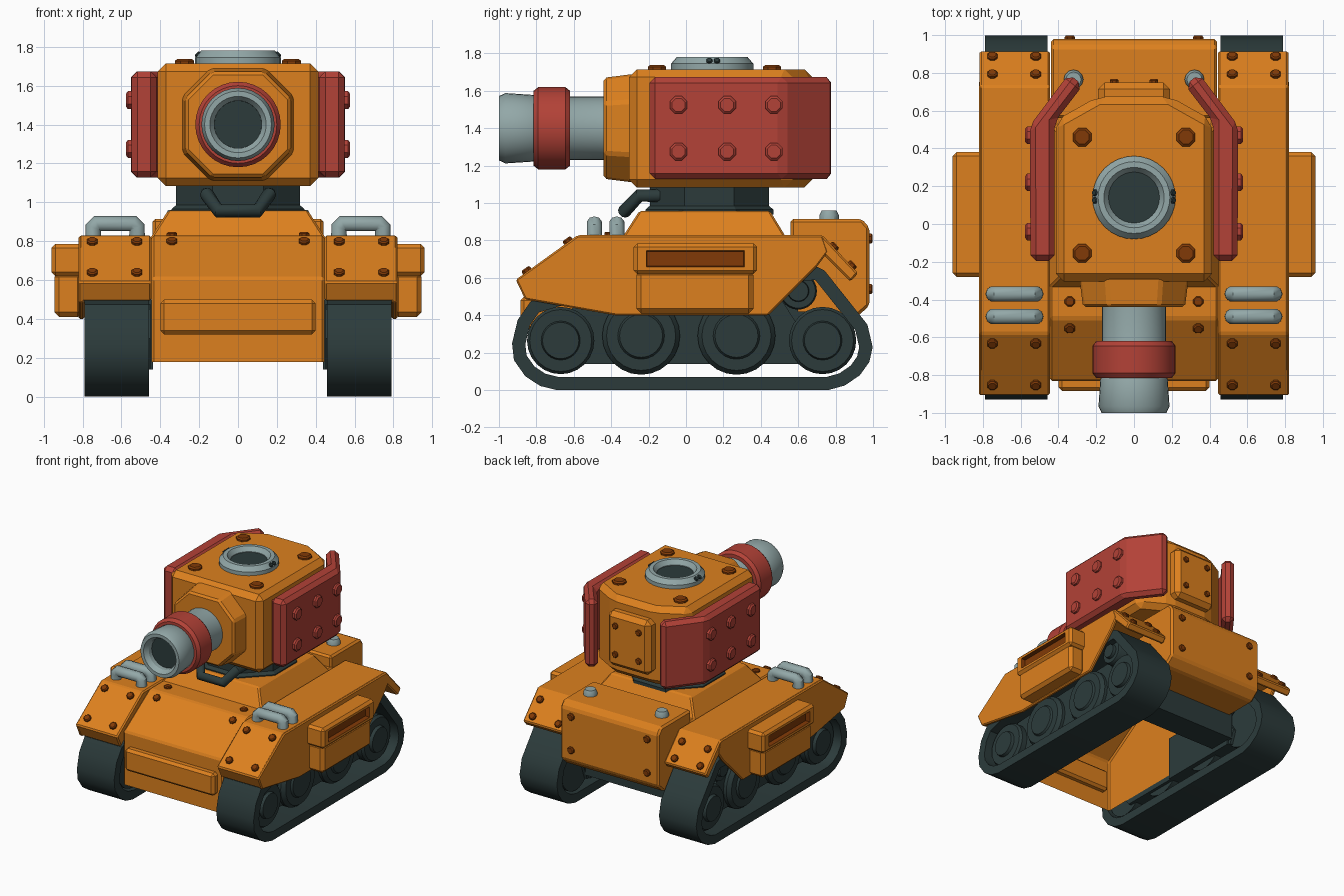
import bpy, bmesh, math
from mathutils import Vector

if "Cube" in bpy.data.objects:
    bpy.data.objects.remove(bpy.data.objects["Cube"])


def material(name, rgb):
    m = bpy.data.materials.new(name)
    m.diffuse_color = (*rgb, 1)
    m.use_nodes = True
    m.node_tree.nodes["Principled BSDF"].inputs["Base Color"].default_value = m.diffuse_color
    return m


ORANGE = material("orange_paint", (0.72, 0.217, 0.013))
RED = material("red_armor", (0.45, 0.054, 0.038))
GRAY = material("light_steel", (0.29, 0.39, 0.39))
DARK = material("dark_rubber", (0.025, 0.044, 0.044))
BROWN = material("brown_bolt", (0.22, 0.042, 0.002))


def finish(bm, name, mat, bevel=0, smooth=None):
    bmesh.ops.recalc_face_normals(bm, faces=bm.faces)
    me = bpy.data.meshes.new(name)
    bm.to_mesh(me)
    bm.free()
    me.materials.append(mat)
    if smooth:
        me.shade_smooth()
        me.set_sharp_from_angle(angle=math.radians(smooth))
    ob = bpy.data.objects.new(name, me)
    bpy.context.collection.objects.link(ob)
    if bevel:
        b = ob.modifiers.new("bevel", "BEVEL")
        b.width, b.segments, b.limit_method = bevel, 1, "ANGLE"
        b.angle_limit = math.radians(25)
    return ob


def place(axis, a, b, h):
    return {"x": (h, a, b), "y": (a, h, b), "z": (a, b, h)}[axis]


# Extrude a 2D outline along an axis; optional scaling of the low end
def prism(name, pts, axis, lo, hi, mat, bevel=0, scale=1, centre=(0, 0), smooth=None):
    bm = bmesh.new()
    cx, cy = centre
    low = [bm.verts.new(place(axis, cx + (a - cx) * scale, cy + (b - cy) * scale, lo)) for a, b in pts]
    top = [bm.verts.new(place(axis, a, b, hi)) for a, b in pts]
    n = len(pts)
    bm.faces.new(low)
    bm.faces.new(top)
    for i in range(n):
        bm.faces.new((low[i], low[(i + 1) % n], top[(i + 1) % n], top[i]))
    return finish(bm, name, mat, bevel, smooth)


def box(name, x, y, z, mat, bevel=0):
    pts = [(y[0], z[0]), (y[1], z[0]), (y[1], z[1]), (y[0], z[1])]
    return prism(name, pts, "x", x[0], x[1], mat, bevel)


# Revolve a (radius, height) profile around a direction
def lathe(name, prof, loc, direction, mat, sides=32, smooth=30, turn=0.0):
    bm = bmesh.new()
    q = Vector(direction).to_track_quat("Z", "Y")
    rings = []
    for r, h in prof:
        rings.append([bm.verts.new(Vector(loc) + q @ Vector((
            r * math.cos(turn + 2 * math.pi * i / sides),
            r * math.sin(turn + 2 * math.pi * i / sides), h))) for i in range(sides)])
    for a, b in zip(rings, rings[1:]):
        for i in range(sides):
            j = (i + 1) % sides
            bm.faces.new((a[i], a[j], b[j], b[i]))
    bm.faces.new(rings[0])
    bm.faces.new(rings[-1])
    return finish(bm, name, mat, 0, smooth)


def bolt(name, loc, direction, r=0.029, h=0.018, mat=BROWN, sides=8):
    lathe(name, [(r, -0.02), (r, h * 0.6), (r * 0.75, h)], loc, direction, mat, sides, None, math.pi / 8)


def tube(name, pts, r, mat):
    cu = bpy.data.curves.new(name + "_path", "CURVE")
    cu.dimensions, cu.bevel_depth, cu.bevel_resolution, cu.use_fill_caps = "3D", r, 3, True
    sp = cu.splines.new("POLY")
    sp.points.add(len(pts) - 1)
    for p, co in zip(sp.points, pts):
        p.co = (*co, 1)
    tmp = bpy.data.objects.new(name + "_path", cu)
    me = bpy.data.meshes.new_from_object(tmp)
    bpy.data.objects.remove(tmp)
    me.materials.clear()
    me.materials.append(mat)
    me.shade_smooth()
    me.set_sharp_from_angle(angle=math.radians(40))
    bpy.context.collection.objects.link(bpy.data.objects.new(name, me))


# Closed belt: outer outline and an inward mitred offset
def belt(name, pts, x0, x1, thick, mat):
    n = len(pts)
    P = [Vector(p) for p in pts]
    inner = []
    for i in range(n):
        d0, d1 = (P[i] - P[i - 1]).normalized(), (P[(i + 1) % n] - P[i]).normalized()
        n0, n1 = Vector((-d0.y, d0.x)), Vector((-d1.y, d1.x))
        inner.append(P[i] + (n0 + n1) * thick / (1 + n0.dot(n1)))
    bm = bmesh.new()
    loops = [[bm.verts.new((x, p.x, p.y)) for p in L]
             for x, L in ((x0, P), (x1, P), (x1, inner), (x0, inner))]
    for k in range(4):
        a, b = loops[k], loops[(k + 1) % 4]
        for i in range(n):
            j = (i + 1) % n
            bm.faces.new((a[i], a[j], b[j], b[i]))
    return finish(bm, name, mat, 0, 35)


# Hull shell, open underneath, with a dark cross beam at the rear
hull = prism("hull", [(-.83, .178), (-.83, .61), (-.5, .828), (.6, .828), (.6, .178)],
             "x", -.445, .445, ORANGE, .012)
bm = bmesh.new()
bm.from_mesh(hull.data)
bmesh.ops.delete(bm, geom=[min(bm.faces, key=lambda f: f.calc_center_median().z)], context="FACES_ONLY")
bm.to_mesh(hull.data)
bm.free()
box("nose_plate", (-.4, .4), (-.885, -.78), (.32, .5), ORANGE, .02)
box("cross_beam", (-.455, .455), (.42, .64), (.178, .42), DARK)
prism("engine_box", [(.56, .38), (.9, .38), (.98, .45), (.98, .87), (.94, .915), (.56, .915)],
      "x", -.44, .44, ORANGE, .015)
deck = [(-.36, -.25), (.36, -.25), (.36, .45), (-.36, .45)]
prism("turret_deck", deck, "z", .8, .957, ORANGE, .01, 1.28, (0, .11))

# Turret neck and hook under the gun
lathe("neck_flange", [(.37, .94), (.37, .965), (.345, .985), (.345, 1.1)], (0, .125, 0), (0, 0, 1),
      DARK, 8, None, math.pi / 8)
tube("front_hook", [(-.16, -.14, 1.04), (-.16, -.25, 1.04), (-.1, -.33, .955),
                    (.1, -.33, .955), (.16, -.25, 1.04), (.16, -.14, 1.04)], .036, DARK)

# Turret body, mantlet and rear panel
prism("turret", [(-.413, -.305), (.413, -.305), (.413, .55), (.19, .675), (-.19, .675), (-.413, .55)],
      "z", 1.083, 1.715, ORANGE, .042)
octagon = [(-.29, 1.255), (-.145, 1.11), (.145, 1.11), (.29, 1.255),
           (.29, 1.545), (.145, 1.69), (-.145, 1.69), (-.29, 1.545)]
prism("mantlet", octagon, "y", -.44, -.28, ORANGE, .015, .93, (0, 1.4))
box("rear_panel", (-.19, .19), (.62, .75), (1.18, 1.62), ORANGE, .035)

# Gun
gun = (0, 0, 1.4)
lathe("gun_barrel", [(.17, .4), (.17, .8), (.178, .815), (.188, .965), (.172, 1.0), (.145, 1.0),
                     (.122, .965), (.12, .86)], gun, (0, -1, 0), GRAY)
lathe("gun_bore", [(.122, .85), (.122, .93)], gun, (0, -1, 0), DARK)
lathe("gun_collar", [(.16, .62), (.2, .62), (.22, .645), (.22, .79), (.2, .815), (.16, .815)],
      gun, (0, -1, 0), RED)

# Hatch ring
hatch = (0, .14, 0)
lathe("hatch_ring", [(.22, 1.69), (.22, 1.745), (.19, 1.78), (.16, 1.78), (.135, 1.745), (.135, 1.69)],
      hatch, (0, 0, 1), GRAY)
lathe("hatch_well", [(.136, 1.7), (.136, 1.74)], hatch, (0, 0, 1), DARK)

fender_cover = [(-.91, .59), (-.58, .828), (.73, .828), (.92, .625), (.88, .58), (.71, .75), (-.52, .75), (-.86, .488)]
skirt = [(-.91, .59), (-.58, .826), (.73, .826), (.76, .74), (.70, .66), (.44, .4), (-.38, .4), (-.86, .485)]
track = [(-.69, 0), (.76, 0), (.85, .025), (.93, .08), (.98, .15), (.998, .23), (.97, .35), (.915, .42),
         (.74, .64), (.7, .66), (.64, .655), (-.55, .56), (-.83, .475), (-.9, .375), (-.93, .25),
         (-.92, .16), (-.86, .075), (-.78, .022)]

# Everything that repeats left and right
for s, side in ((1, "right"), (-1, "left")):
    prism(f"{side}_fender", fender_cover, "x", s * .445, s * .818, ORANGE, .01)
    prism(f"{side}_skirt", skirt, "x", s * .79, s * .82, ORANGE, .008)
    belt(f"{side}_track", track, s * .457, s * .79, .07, DARK)
    prism(f"{side}_running_gear", [(-.6, .14), (.62, .14), (.66, .25), (.5, .5), (-.6, .45), (-.72, .3)],
          "x", s * .45, s * .67, DARK)
    box(f"{side}_inner_plate", (s * .437, s * .46), (-.1, .6), (.14, .5), DARK)
    # End wheels carry hubs, road wheels are flatter
    for i, (y, z, r) in enumerate([(-.67, .265, .18), (.73, .265, .18), (.6, .53, .1)]):
        lathe(f"{side}_wheel_{i}", [(r, 0), (r, .24), (r * .92, .26), (r * .58, .26), (r * .54, .285), (r * .45, .285)],
              (s * .475, y, z), (s, 0, 0), DARK, 24)
    for i, y in enumerate((-.24, .27)):
        lathe(f"{side}_road_wheel_{i}", [(.208, 0), (.208, .22), (.185, .25), (.125, .25), (.115, .265), (.1, .265)],
              (s * .475, y, .29), (s, 0, 0), DARK, 24)

    # Side stowage box with recessed slot
    box(f"{side}_stowage_lower", (s * .8, s * .945), (-.265, .36), (.41, .64), ORANGE, .025)
    ob = box(f"{side}_stowage_lid", (s * .8, s * .96), (-.28, .38), (.62, .785), ORANGE)
    me = ob.data
    me.materials.append(BROWN)
    bm = bmesh.new()
    bm.from_mesh(me)
    bmesh.ops.bevel(bm, geom=bm.edges[:], offset=.02, segments=1, affect="EDGES")
    face = max(bm.faces, key=lambda f: f.calc_center_median().x * s)
    bmesh.ops.inset_region(bm, faces=[face], thickness=.027)
    for v in face.verts:
        v.co.y = .05 + (v.co.y - .05) * .9
    face.material_index = 1
    bmesh.ops.inset_region(bm, faces=[face], thickness=.006, depth=-.035)
    bm.to_mesh(me)
    bm.free()

    # Bent red armour plate with bolts
    prism(f"{side}_armor", [(s * a, b) for a, b in [(.42, -.195), (.548, -.195), (.552, .52), (.345, .795),
                                                    (.27, .735), (.42, .54)]], "z", 1.128, 1.673, RED, .03)
    for y in (-.04, .22, .47):
        for z in (1.275, 1.525):
            bolt(f"{side}_armor_bolt", (s * .55, y, z), (s, 0, 0), .05, .026, RED)

    # Grab handles
    for y in (-.37, -.49):
        tube(f"{side}_handle", [(s * .52, y, .78), (s * .52, y, .87), (s * .54, y, .89), (s * .725, y, .89),
                                (s * .745, y, .87), (s * .745, y, .78)], .042, GRAY)

    # Bolts
    for x in (.52, .75):
        for y, z, d in ((-.63, .795, (0, -.24, .33)), (-.85, .636, (0, -.24, .33)),
                        (.79, .765, (0, .203, .19)), (.885, .665, (0, .203, .19))):
            bolt(f"{side}_fender_bolt", (s * x, y, z), d)
    bolt(f"{side}_deck_bolt", (s * .34, -.41, .828), (0, 0, 1))
    bolt(f"{side}_glacis_bolt", (s * .34, -.55, .796), (0, -.218, .33))
    for z in (.54, .81):
        bolt(f"{side}_engine_bolt", (s * .34, .98, z), (0, 1, 0))
    for y in (-.155, .46):
        bolt(f"{side}_turret_bolt", (s * .275, y, 1.713), (0, 0, 1), .053, .025)
    for z in (1.29, 1.52):
        bolt(f"{side}_panel_bolt", (s * .105, .75, z), (0, 1, 0), .025)
    for y in (.125, .165):
        bolt(f"{side}_hatch_bolt", (s * .203, y, 1.757), (s, 0, 1), .018, .014, DARK)
    lathe(f"{side}_filler_cap", [(.052, .9), (.052, .935), (.04, .96)], (s * .32, .765, 0), (0, 0, 1), GRAY, 12)
